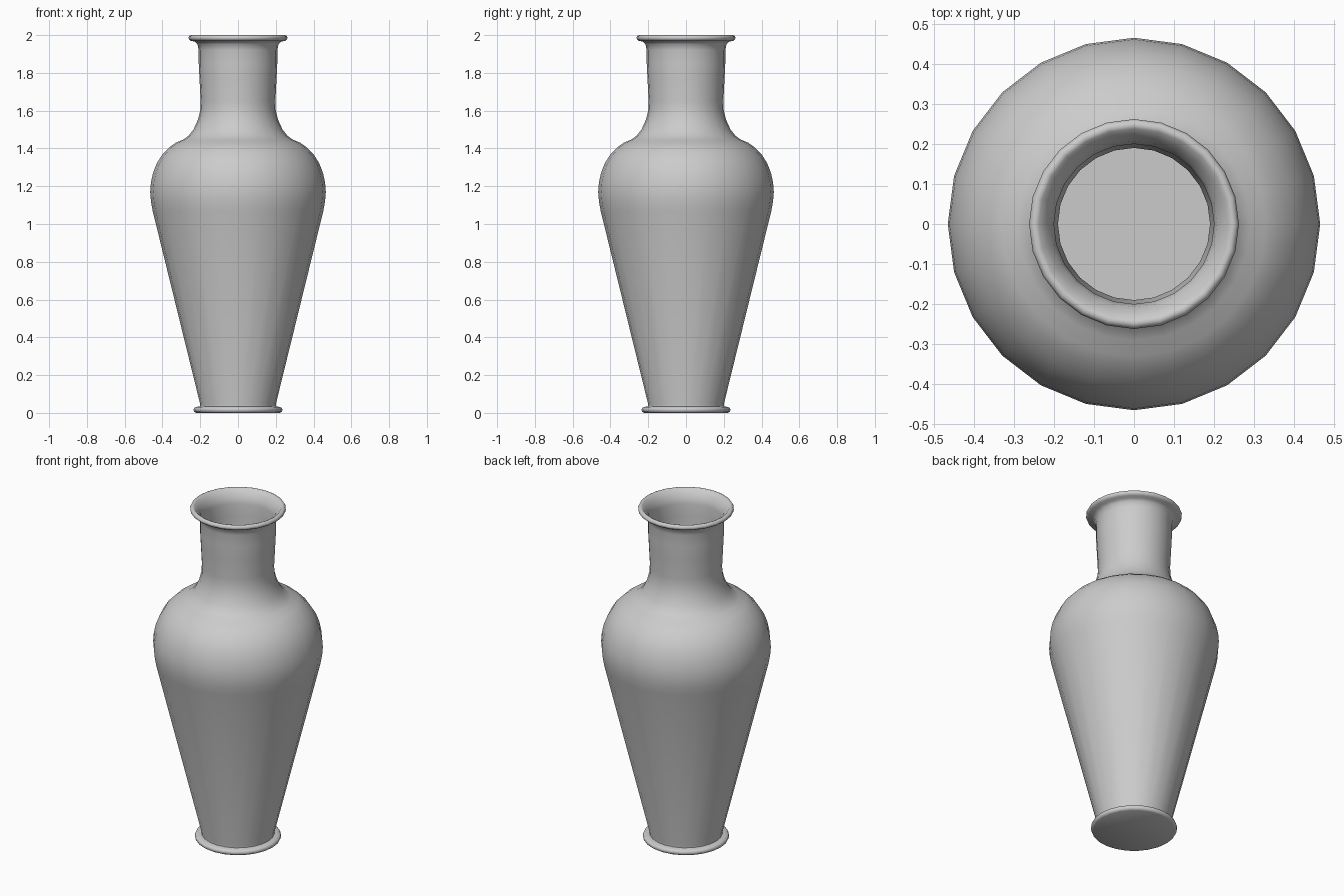
import bpy, bmesh, math

if "Cube" in bpy.data.objects:
    bpy.data.objects.remove(bpy.data.objects["Cube"])

SIDES = 24
WALL = 0.008

# Outer profile (radius, height): foot ring, tapering body, shoulder, neck
foot = [(0.222, 0.0), (0.232, 0.006), (0.236, 0.016), (0.232, 0.027), (0.22, 0.032), (0.2, 0.034)]
body = [(0.2, 0.045), (0.452, 1.07), (0.461, 1.12), (0.465, 1.17), (0.461, 1.22),
        (0.45, 1.27), (0.431, 1.32), (0.403, 1.365), (0.365, 1.405), (0.33, 1.43),
        (0.29, 1.447), (0.262, 1.467), (0.236, 1.5), (0.213, 1.55), (0.2, 1.6),
        (0.198, 1.65), (0.204, 1.77), (0.208, 1.85), (0.208, 1.92), (0.215, 1.953)]
# Rolled lip, going over the top to the inside
lip = [(0.23, 1.966), (0.25, 1.97), (0.26, 1.978), (0.262, 1.987), (0.257, 1.996),
       (0.248, 2.0), (0.238, 1.996), (0.222, 1.975)]
# Thin inner wall follows the body back down
inner = [(r - WALL, max(z, 0.03)) for r, z in reversed(body)]
profile = foot + body + lip + inner

# Lathe the profile and cap the underside and the inside floor
bm = bmesh.new()
rings = []
for r, z in profile:
    rings.append([bm.verts.new((r * math.cos(2 * math.pi * i / SIDES),
                                r * math.sin(2 * math.pi * i / SIDES), z))
                  for i in range(SIDES)])
for a, b in zip(rings, rings[1:]):
    for i in range(SIDES):
        j = (i + 1) % SIDES
        bm.faces.new((a[i], a[j], b[j], b[i]))
bm.faces.new(rings[0][::-1])
bm.faces.new(rings[-1])
bmesh.ops.recalc_face_normals(bm, faces=bm.faces)

mesh = bpy.data.meshes.new("vase")
bm.to_mesh(mesh)
bm.free()
vase = bpy.data.objects.new("vase", mesh)
bpy.context.collection.objects.link(vase)

# Smooth shading with a crisp foot and floor
bpy.context.view_layer.objects.active = vase
vase.select_set(True)
bpy.ops.object.shade_smooth_by_angle(angle=math.radians(50))
